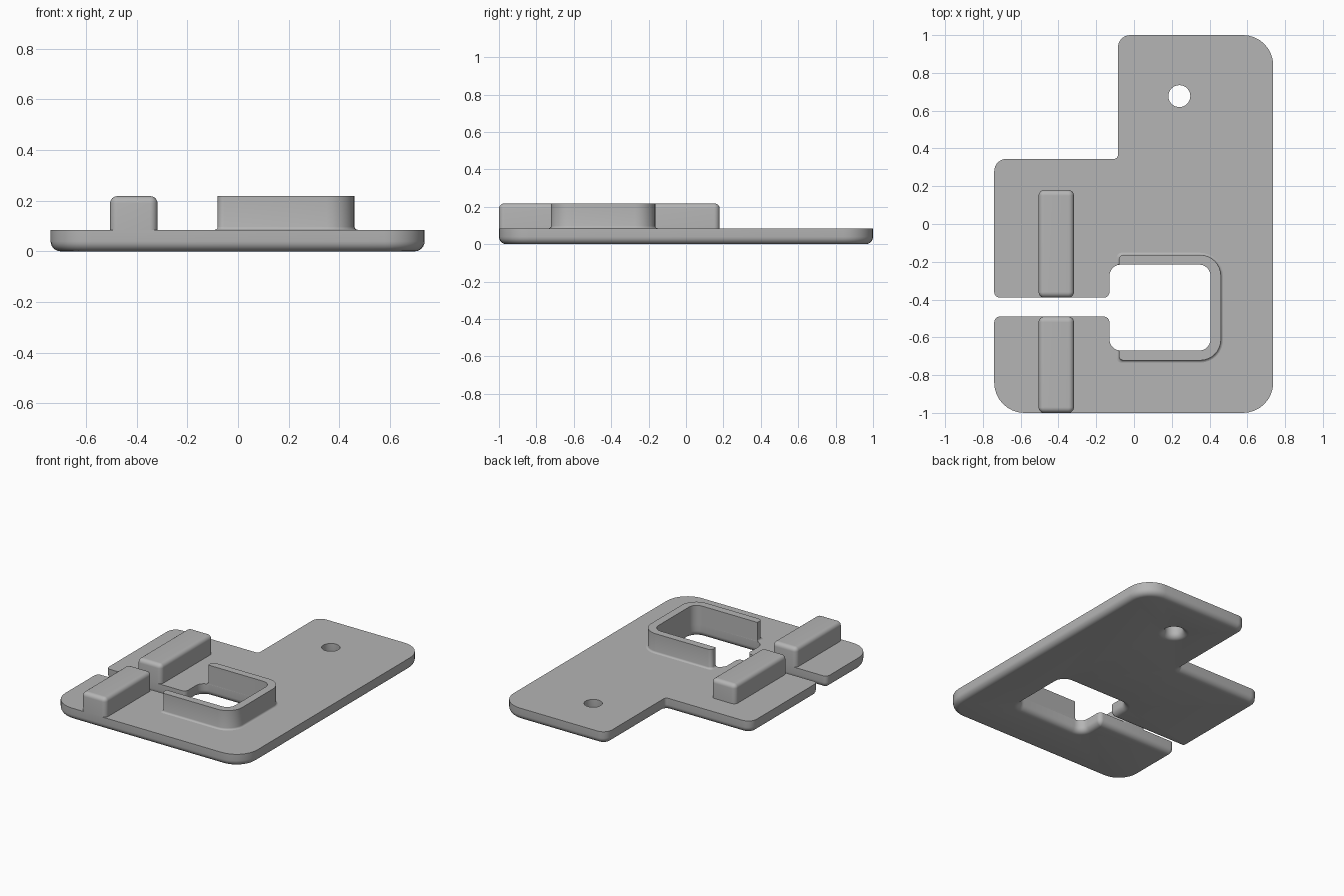
import bpy, bmesh, math
from mathutils import Vector

if "Cube" in bpy.data.objects:
    bpy.data.objects.remove(bpy.data.objects["Cube"])

grey = bpy.data.materials.new("matte_grey")
grey.use_nodes = True
colour = (0.46, 0.46, 0.46, 1)
grey.diffuse_color = colour
grey.node_tree.nodes["Principled BSDF"].inputs["Base Color"].default_value = colour


def outline(corners, inset=0.0, steps=8):
    """Counter-clockwise polygon (x, y, radius), moved inwards and rounded."""
    pts, n = [], len(corners)
    for i, (x, y, r) in enumerate(corners):
        p = Vector((x, y))
        a = (p - Vector(corners[i - 1][:2])).normalized()
        b = (Vector(corners[(i + 1) % n][:2]) - p).normalized()
        turn = 1 if a.cross(b) > 0 else -1
        p += inset * turn * (b - a)
        r = max(r - turn * inset, 0.002)
        centre = p + r * (b - a)
        for k in range(steps + 1):
            t = k / steps * math.pi / 2
            pts.append(centre + r * (a * math.sin(t) - b * math.cos(t)))
    return pts


def circle(x, y, r, n=40):
    return [Vector((x + r * math.cos(k * math.tau / n), y + r * math.sin(k * math.tau / n)))
            for k in range(n)]


def loft(name, shells):
    """Each shell is a stack of (points, z); end rings are filled flat."""
    bm = bmesh.new()
    ends = [[], []]
    for layers in shells:
        rings = [[bm.verts.new((p.x, p.y, z)) for p in pts] for pts, z in layers]
        n = len(rings[0])
        for low, high in zip(rings, rings[1:]):
            for i in range(n):
                j = (i + 1) % n
                bm.faces.new((low[i], low[j], high[j], high[i])).smooth = True
        for store, ring in zip(ends, (rings[0], rings[-1])):
            store += [bm.edges.get((ring[i], ring[(i + 1) % n])) for i in range(n)]
    for edges in ends:
        bmesh.ops.triangle_fill(bm, edges=edges, use_beauty=True)
    bmesh.ops.recalc_face_normals(bm, faces=bm.faces)
    mesh = bpy.data.meshes.new(name)
    bm.to_mesh(mesh)
    bm.free()
    mesh.set_sharp_from_angle(angle=math.radians(35))
    mesh.materials.append(grey)
    obj = bpy.data.objects.new(name, mesh)
    bpy.context.collection.objects.link(obj)
    return obj


def quarter(r, steps=6):
    """(inset, height) pairs of a quarter round, from flat face to side."""
    for k in range(steps + 1):
        t = k / steps * math.pi / 2
        yield r * (1 - math.sin(t)), r * (1 - math.cos(t))


PLATE, TOP = 0.085, 0.218

# Base plate with slot, window and drilled hole, rounded along the underside
plate = [(-.74, -1, .16), (.737, -1, .16), (.737, 1, .16), (-.085, 1, .065),
         (-.085, .345, .02), (-.74, .345, .065), (-.74, -.39, .03),
         (-.13, -.39, .03), (-.13, -.215, .06), (.405, -.215, .06),
         (.405, -.67, .06), (-.13, -.67, .06), (-.13, -.49, .03), (-.74, -.49, .03)]
body = [(outline(plate, d), z) for d, z in quarter(.04)] + [(outline(plate), PLATE)]
hole = [(circle(.24, .677, .058 + d), z) for d, z in quarter(.04)]
hole.append((circle(.24, .677, .058), PLATE))
loft("base_plate", [body, hole])

# Two raised blocks with rounded tops
for name, y0, y1 in (("rear_block", -.39, .18), ("front_block", -1, -.49)):
    rect = [(-.505, y0, .03), (-.318, y0, .03), (-.318, y1, .03), (-.505, y1, .03)]
    layers = [(outline(rect), PLATE)]
    layers += [(outline(rect, d), TOP - h) for d, h in reversed(list(quarter(.028)))]
    loft(name, [layers])


# Three-sided wall around the window, with a small fillet at its foot
def wall(g):
    end = -.08 - g
    return outline([(end, -.722 - g, .025), (.46 + g, -.722 - g, .11 + g),
                    (.46 + g, -.164 + g, .11 + g), (end, -.164 + g, .025),
                    (end, -.215, .004), (.405, -.215, .06),
                    (.405, -.67, .06), (end, -.67, .004)])


layers = [(wall(g), PLATE + h) for g, h in quarter(.012, 3)]
loft("window_wall", [layers + [(wall(0), TOP)]])
